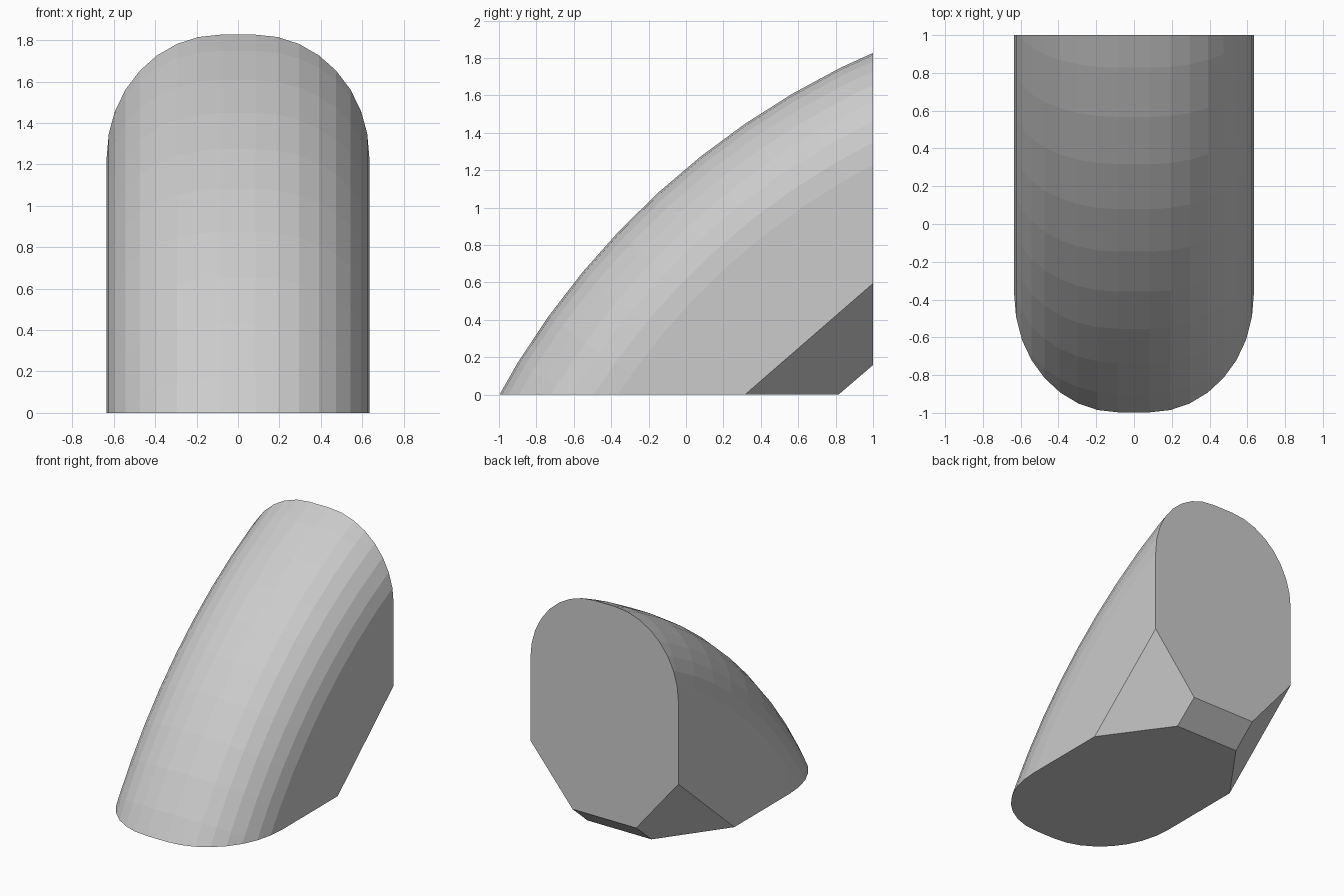
import bpy, bmesh
from math import sin, cos, radians, pi
from mathutils import Vector

if "Cube" in bpy.data.objects:
    bpy.data.objects.remove(bpy.data.objects["Cube"])

HALF_W = 0.635           # half width
CY, CZ, R = 2.713, -2.05, 4.241   # centre and outer radius of the sweep
ROUND_X, ROUND_D, STEPS = 0.55, 0.54, 8
INNER = 2.0

# Cross-section as (x, radius): rounded outer shoulders, straight sides
right = []
for i in range(STEPS + 1):
    a = i / STEPS * pi / 2
    right.append((HALF_W - ROUND_X + ROUND_X * sin(a),
                  R - ROUND_D * (1 - cos(a))))
right.append((HALF_W, INNER))
section = right + [(-x, r) for x, r in reversed(right)]

# Sweep the section around the x axis in 4 degree steps
bm = bmesh.new()
rings = []
for k in range(11):
    t = radians(27.6 + 4 * k)
    rings.append([bm.verts.new((x, CY - r * cos(t), CZ + r * sin(t)))
                  for x, r in section])
n = len(section)
for a, b in zip(rings, rings[1:]):
    for i in range(n):
        j = (i + 1) % n
        bm.faces.new((a[i], a[j], b[j], b[i]))
bm.faces.new(rings[0])
bm.faces.new(list(reversed(rings[-1])))
bmesh.ops.recalc_face_normals(bm, faces=bm.faces[:])


def trim(point, normal):
    """Cut away everything beyond a plane and close the opening."""
    point, normal = Vector(point), Vector(normal)
    if (Vector((0, 0.2, 0.5)) - point).dot(normal) > 0:
        normal = -normal
    res = bmesh.ops.bisect_plane(
        bm, geom=bm.verts[:] + bm.edges[:] + bm.faces[:], dist=1e-5,
        plane_co=point, plane_no=normal, clear_outer=True)
    edges = [e for e in res["geom_cut"]
             if isinstance(e, bmesh.types.BMEdge) and e.is_boundary]
    bmesh.ops.contextual_create(bm, geom=edges)


# Base, back, lower back edge and the two lower back corners
trim((0, 0, 0), (0, 0, -1))
trim((0, 1, 0), (0, 1, 0))
trim((0, 0.815, 0), (0, 0.16, -0.187))
for s in (1, -1):
    trim((s * HALF_W, 0.315, 0),
         Vector((0, 0.685, 0.595)).cross(Vector((-s * 0.36, 0.5, 0))))

bmesh.ops.dissolve_limit(bm, angle_limit=radians(0.3),
                         verts=bm.verts[:], edges=bm.edges[:])
bmesh.ops.recalc_face_normals(bm, faces=bm.faces[:])

mesh = bpy.data.meshes.new("curved_block")
bm.to_mesh(mesh)
bm.free()
bpy.context.collection.objects.link(bpy.data.objects.new("curved_block", mesh))
